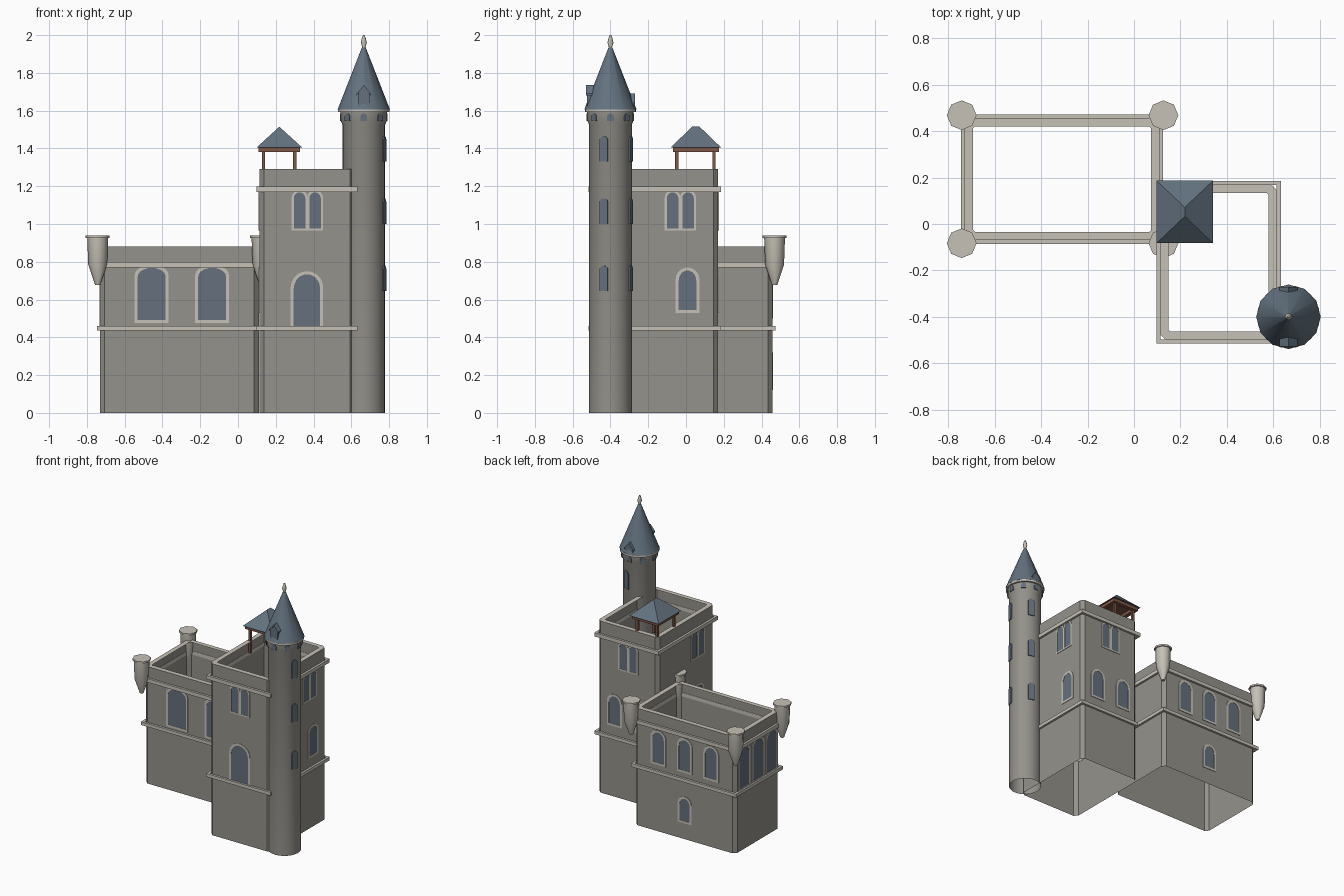
import bpy, bmesh, math
from mathutils import Matrix, Vector

if "Cube" in bpy.data.objects:
    bpy.data.objects.remove(bpy.data.objects["Cube"])


def material(name, rgb):
    m = bpy.data.materials.new(name)
    m.use_nodes = True
    m.diffuse_color = (*rgb, 1)
    m.node_tree.nodes["Principled BSDF"].inputs["Base Color"].default_value = (*rgb, 1)
    return m


STONE = material("grey stone", (0.30, 0.287, 0.257))
TRIM = material("pale stone", (0.565, 0.535, 0.47))
SLATE = material("blue slate", (0.125, 0.17, 0.215))
GLASS = material("blue glass", (0.128, 0.163, 0.205))
WOOD = material("brown wood", (0.21, 0.095, 0.062))


def finish(name, bm, mats, rule=None, smooth=False):
    """Turn a bmesh into an object; rule(face) picks the material slot."""
    bmesh.ops.recalc_face_normals(bm, faces=bm.faces)
    for f in bm.faces:
        if rule:
            f.material_index = rule(f)
    me = bpy.data.meshes.new(name)
    bm.to_mesh(me)
    bm.free()
    for m in mats:
        me.materials.append(m)
    ob = bpy.data.objects.new(name, me)
    bpy.context.collection.objects.link(ob)
    if smooth:
        bpy.ops.object.select_all(action="DESELECT")
        ob.select_set(True)
        bpy.context.view_layer.objects.active = ob
        bpy.ops.object.shade_smooth_by_angle(angle=math.radians(46))
    return ob


def bridge(bm, a, b):
    """Join two vertex loops of equal length with quads."""
    n = len(a)
    for i in range(n):
        j = (i + 1) % n
        bm.faces.new((a[i], a[j], b[j], b[i]))


def outline(rect, inset, cut):
    """Rectangle shrunk by inset, with its corners chamfered by cut."""
    x0, x1, y0, y1 = (rect[0] + inset, rect[1] - inset, rect[2] + inset, rect[3] - inset)
    return [(x0 + cut, y0), (x1 - cut, y0), (x1, y0 + cut), (x1, y1 - cut),
            (x1 - cut, y1), (x0 + cut, y1), (x0, y1 - cut), (x0, y0 + cut)]


def walls(name, rect, top, t):
    """Thin open shell with chamfered corners and a flat pale coping."""
    bm = bmesh.new()
    loops = [[bm.verts.new((*p, z)) for p in outline(rect, inset, cut)]
             for inset, z, cut in ((0, 0, 0.024), (0, top, 0.024), (t, top, 0.008))]
    bridge(bm, loops[0], loops[1])
    bridge(bm, loops[1], loops[2])
    return finish(name, bm, [STONE, TRIM], lambda f: 1 if abs(f.normal.z) > 0.5 else 0)


def ring(name, rect, z0, z1, t, mat):
    """Square-cornered rectangular band of thickness t."""
    bm = bmesh.new()
    loops = []
    for inset, z in ((0, z0), (0, z1), (t, z1), (t, z0)):
        x0, x1, y0, y1 = (rect[0] + inset, rect[1] - inset, rect[2] + inset, rect[3] - inset)
        loops.append([bm.verts.new((*p, z)) for p in ((x0, y0), (x1, y0), (x1, y1), (x0, y1))])
    for k in range(4):
        bridge(bm, loops[k], loops[(k + 1) % 4])
    return finish(name, bm, [mat])


def lathe(name, profile, centre, sides, mat, cap=False):
    """Revolve (radius, height) points about a vertical axis."""
    bm = bmesh.new()
    rows = []
    for r, z in profile:
        rows.append([bm.verts.new((centre[0] + r * math.cos(math.tau * i / sides),
                                   centre[1] + r * math.sin(math.tau * i / sides), z))
                     for i in range(sides)])
    for a, b in zip(rows, rows[1:]):
        bridge(bm, a, b)
    if cap:
        bm.faces.new(rows[0])
        bm.faces.new(rows[-1])
    return finish(name, bm, [mat], smooth=True)


def prism(name, pts, depth, pos, turn, mat):
    """Extrude an (x, z) outline; its front faces -y before turning about z."""
    bm = bmesh.new()
    face = bm.faces.new([bm.verts.new((x, 0, z)) for x, z in pts])
    out = bmesh.ops.extrude_face_region(bm, geom=[face])
    moved = [v for v in out["geom"] if isinstance(v, bmesh.types.BMVert)]
    bmesh.ops.translate(bm, verts=moved, vec=(0, depth, 0))
    bm.transform(Matrix.Translation(Vector(pos)) @ Matrix.Rotation(math.radians(turn), 4, "Z"))
    return finish(name, bm, [mat])


def arch(w, z0, z1, rise, steps=10):
    pts = [(-w / 2, z0), (w / 2, z0)]
    for i in range(steps + 1):
        a = math.pi * i / steps
        pts.append((w / 2 * math.cos(a), z1 - rise + rise * math.sin(a)))
    return pts


def window(name, x, y, turn, w, z0, z1, rise, frame=0.016):
    """Arched window: thin pale frame around a flat pane."""
    outer = arch(w, z0, z1, rise)
    inner = arch(w - 2 * frame, z0 + frame, z1 - frame, rise - frame / 2)
    bm = bmesh.new()
    loops = [[bm.verts.new((px, d, pz)) for px, pz in pts]
             for pts, d in ((outer, 0), (outer, -0.004), (inner, -0.004), (inner, -0.002))]
    for a, b in zip(loops, loops[1:]):
        bridge(bm, a, b)
    pane = bm.faces.new(loops[-1])
    pane.material_index = 1
    bm.transform(Matrix.Translation((x, y, 0)) @ Matrix.Rotation(math.radians(turn), 4, "Z"))
    return finish(name, bm, [TRIM, GLASS])


def twin_window(name, x, y, turn):
    a = math.radians(turn)
    for s in (-0.041, 0.041):
        window(name, x + s * math.cos(a), y + s * math.sin(a), turn, 0.083, 0.965, 1.179, 0.038, 0.011)


def box(name, lo, hi, mat):
    pts = [(lo[0], lo[2]), (hi[0], lo[2]), (hi[0], hi[2]), (lo[0], hi[2])]
    return prism(name, pts, hi[1] - lo[1], (0, lo[1], 0), 0, mat)


# Hall and keep walls with string courses
HALL = (-0.73, 0.11, -0.07, 0.457)
KEEP = (0.113, 0.617, -0.50, 0.17)
for label, rect, top, upper in (("hall", HALL, 0.88, 0.77), ("keep", KEEP, 1.29, 1.17)):
    walls(label + "_walls", rect, top, 0.036)
    band = (rect[0] - 0.016, rect[1] + 0.016, rect[2] - 0.016, rect[3] + 0.016)
    ring(label + "_lower_band", band, 0.435, 0.46, 0.018, TRIM)
    ring(label + "_upper_band", band, upper, upper + 0.028, 0.018, TRIM)

# Corner turrets of the hall
TURRET = [(0.014, 0.678), (0.05, 0.785), (0.055, 0.925), (0.064, 0.925), (0.064, 0.938)]
for x in (-0.743, 0.127):
    for y in (-0.083, 0.469):
        lathe("corner_turret", TURRET, (x, y), 8, TRIM, cap=True)

# Hall windows
for x in (-0.457, -0.137):
    window("hall_front_window", x, HALL[2], 0, 0.18, 0.475, 0.784, 0.055)
for k in (-1, 0, 1):
    window("hall_back_window", -0.31 + 0.22 * k, HALL[3], 180, 0.128, 0.50, 0.76, 0.062)
    window("hall_side_window", HALL[0], 0.19 + 0.163 * k, -90, 0.145, 0.455, 0.78, 0.065)
window("hall_low_window", -0.31, HALL[3], 180, 0.115, 0.12, 0.32, 0.057)

# Keep windows
window("keep_front_window", 0.365, KEEP[2], 0, 0.172, 0.445, 0.75, 0.085)
window("keep_side_window", KEEP[1], 0.008, 90, 0.125, 0.53, 0.77, 0.062)
window("keep_side_window", KEEP[0], -0.31, -90, 0.125, 0.53, 0.77, 0.062)
for x in (0.245, 0.475):
    window("keep_back_window", x, KEEP[3], 180, 0.125, 0.53, 0.77, 0.062)
twin_window("keep_front_twin", 0.367, KEEP[2], 0)
twin_window("keep_back_twin", 0.36, KEEP[3], 180)
twin_window("keep_right_twin", KEEP[1], -0.03, 90)
twin_window("keep_left_twin", KEEP[0], -0.30, -90)

# Round stair tower, open below
C = (0.666, -0.40)
lathe("round_tower", [(0.113, 0), (0.113, 1.525), (0.123, 1.55), (0.123, 1.60)], C, 24, STONE)
lathe("tower_cornice", [(0.12, 1.592), (0.136, 1.592), (0.136, 1.607), (0.12, 1.607)], C, 24, TRIM, cap=True)
lathe("tower_roof", [(0.139, 1.605), (0.01, 1.935)], C, 12, SLATE, cap=True)
lathe("finial", [(0.012, 1.92), (0.008, 1.935), (0.016, 1.96), (0.010, 1.985), (0.004, 2.0)],
      C, 8, TRIM, cap=True)


def tower_plate(name, degrees, r, w, z0, z1):
    a = math.radians(degrees)
    pos = (C[0] + r * math.cos(a), C[1] + r * math.sin(a), 0)
    prism(name, arch(w, z0, z1, w / 2), 0.009, pos, degrees + 90, GLASS)


for z in (0.645, 1.0, 1.33):
    for degrees in (-18, 72):
        tower_plate("tower_slit", degrees, 0.118, 0.046, z, z + 0.135)
for k in range(8):
    tower_plate("small_arch", 45 * k, 0.1255, 0.036, 1.545, 1.585)

# Roof dormers, front and back
for turn, peak in ((0, 1.735), (180, 1.69)):
    s = -1 if turn == 0 else 1
    eave = peak - 0.055
    prism("dormer_body", [(-0.03, 1.605), (0.03, 1.605), (0.03, eave + 0.008), (0, peak - 0.01),
                          (-0.03, eave + 0.008)], 0.08, (C[0], C[1] + s * 0.125, 0), turn, GLASS)
    prism("dormer_roof", [(-0.038, eave), (0, peak - 0.012), (0.038, eave), (0.038, eave + 0.01),
                          (0, peak), (-0.038, eave + 0.01)], 0.085,
          (C[0], C[1] + s * 0.129, 0), turn, SLATE)

# Timber lookout with hipped slate roof
for x in (0.135, 0.30):
    for y in (-0.048, 0.148):
        box("lookout_post", (x - 0.009, y - 0.009, 1.2), (x + 0.009, y + 0.009, 1.39), WOOD)
ring("lookout_beam", (0.108, 0.328, -0.07, 0.174), 1.38, 1.404, 0.03, WOOD)
bm = bmesh.new()
eaves = [bm.verts.new((x, y, 1.404)) for x, y in
         ((0.097, -0.083), (0.341, -0.083), (0.341, 0.187), (0.097, 0.187))]
ridge = [bm.verts.new((0.219, y, 1.515)) for y in (0.033, 0.072)]
a, b, c, d = eaves
for verts in ((a, b, ridge[0]), (b, c, ridge[1], ridge[0]), (c, d, ridge[1]),
              (d, a, ridge[0], ridge[1]), (d, c, b, a)):
    bm.faces.new(verts)
finish("lookout_roof", bm, [SLATE, WOOD], lambda f: 1 if f.normal.z < -0.5 else 0)
